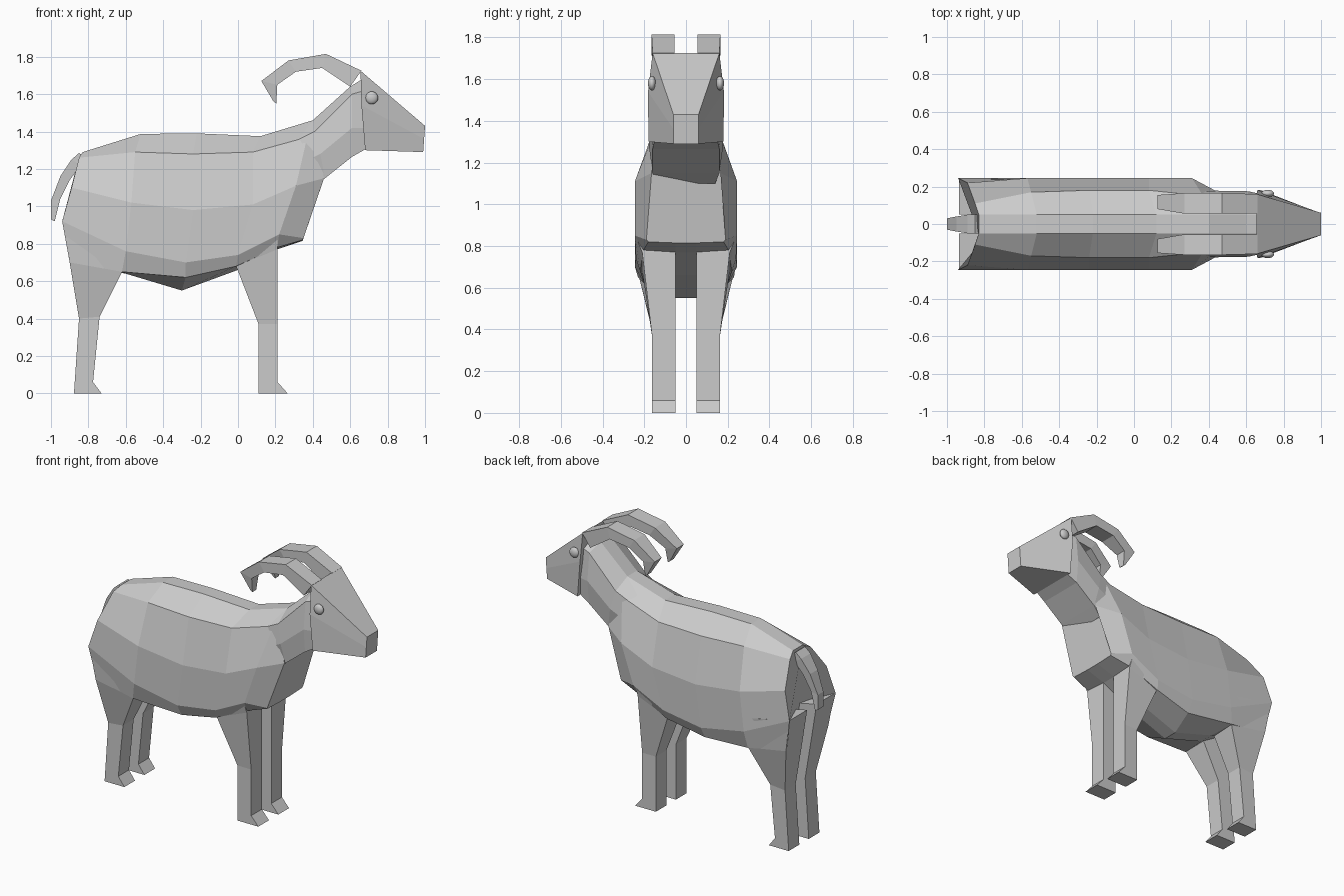
import bpy, bmesh


def skin(name, rings):
    """Join matching closed rings of points into a capped flat-faced mesh."""
    bm = bmesh.new()
    loops = [[bm.verts.new(p) for p in ring] for ring in rings]
    n = len(loops[0])
    for a, b in zip(loops, loops[1:]):
        for i in range(n):
            j = (i + 1) % n
            bm.faces.new((a[i], a[j], b[j], b[i]))
    bm.faces.new(loops[0])
    bm.faces.new(loops[-1])
    bmesh.ops.recalc_face_normals(bm, faces=bm.faces)
    mesh = bpy.data.meshes.new(name)
    bm.to_mesh(mesh)
    bm.free()
    ob = bpy.data.objects.new(name, mesh)
    bpy.context.collection.objects.link(ob)
    return ob


def loft(name, sections):
    """Sections are half outlines of (x, z, half width), mirrored across y."""
    return skin(name, [[(x, y, z) for x, z, y in s] + [(x, -y, z) for x, z, y in reversed(s)]
                       for s in sections])


def slab(name, steps):
    """Limb of rectangular sections: back x, z, front x, z, inner y, outer y."""
    return skin(name, [[(xa, y0, za), (xb, y0, zb), (xb, y1, zb), (xa, y1, za)]
                       for xa, za, xb, zb, y0, y1 in steps])


def mirror(ob):
    m = ob.modifiers.new("mirror", "MIRROR")
    m.use_axis = (False, True, False)


# Body: rump to chest, each section from spine to keel
loft("body", [
    [(-.83, 1.29, .05), (-.85, 1.26, .11), (-.89, 1.10, .22), (-.94, .92, .245), (-.90, .70, .215), (-.80, .76, .05)],
    [(-.52, 1.387, .05), (-.55, 1.29, .17), (-.57, 1.02, .245), (-.60, .76, .245), (-.62, .65, .23), (-.60, .64, .05)],
    [(-.22, 1.39, .05), (-.24, 1.28, .18), (-.24, .98, .245), (-.28, .70, .245), (-.28, .62, .20), (-.30, .55, .05)],
    [(.12, 1.375, .05), (.08, 1.29, .18), (.08, 1.01, .245), (0, .74, .24), (-.01, .68, .22), (0, .66, .05)],
    [(.40, 1.46, .05), (.37, 1.37, .15), (.31, 1.11, .245), (.22, .85, .245), (.21, .78, .205), (.21, .77, .05)],
    [(.41, 1.46, .05), (.43, 1.35, .15), (.46, 1.15, .165), (.35, .83, .19), (.345, .82, .18), (.345, .815, .05)],
])

# Neck
loft("neck", [
    [(.18, 1.37, .05), (.27, 1.33, .15), (.32, 1.22, .17), (.40, 1.10, .14)],
    [(.40, 1.46, .05), (.41, 1.40, .16), (.44, 1.28, .178), (.465, 1.15, .16)],
    [(.60, 1.64, .05), (.61, 1.60, .155), (.61, 1.42, .175), (.61, 1.265, .16)],
    [(.68, 1.69, .05), (.68, 1.62, .14), (.68, 1.42, .16), (.69, 1.31, .15)],
])

# Head
loft("head", [
    [(.655, 1.725, .16), (.66, 1.54, .182), (.68, 1.30, .18)],
    [(1.0, 1.43, .06), (.995, 1.36, .06), (.99, 1.29, .06)],
])

# Horns
mirror(slab("horns", [
    (.66, 1.725, .60, 1.64, .055, .16),
    (.47, 1.815, .45, 1.74, .055, .165),
    (.27, 1.78, .31, 1.72, .055, .165),
    (.125, 1.67, .21, 1.65, .08, .155),
    (.19, 1.56, .205, 1.55, .10, .14),
]))

# Legs with hooves
mirror(slab("rear_legs", [
    (-.935, .92, -.60, .85, .05, .24),
    (-.90, .70, -.62, .65, .05, .225),
    (-.85, .40, -.74, .41, .05, .163),
    (-.873, .06, -.775, .06, .05, .163),
    (-.877, 0, -.73, 0, .05, .163),
]))
mirror(slab("front_legs", [
    (-.02, .80, .21, .82, .05, .23),
    (-.01, .68, .212, .77, .05, .21),
    (.11, .37, .212, .37, .05, .163),
    (.11, .06, .212, .06, .05, .163),
    (.11, 0, .265, 0, .05, .163),
]))

# Tail
slab("tail", [
    (-.85, 1.285, -.80, 1.25, -.05, .05),
    (-.89, 1.25, -.84, 1.22, -.05, .05),
    (-.95, 1.16, -.90, 1.14, -.04, .04),
    (-1.0, 1.03, -.95, 1.04, -.03, .03),
    (-1.0, .93, -.98, .92, -.03, .03),
])

# Eyes
for side in (-1, 1):
    bpy.ops.mesh.primitive_uv_sphere_add(segments=16, ring_count=10, radius=1,
                                         location=(.715, side * .163, 1.58))
    eye = bpy.context.object
    eye.name = "eye"
    eye.scale = (.034, .02, .034)
    bpy.ops.object.shade_smooth()
